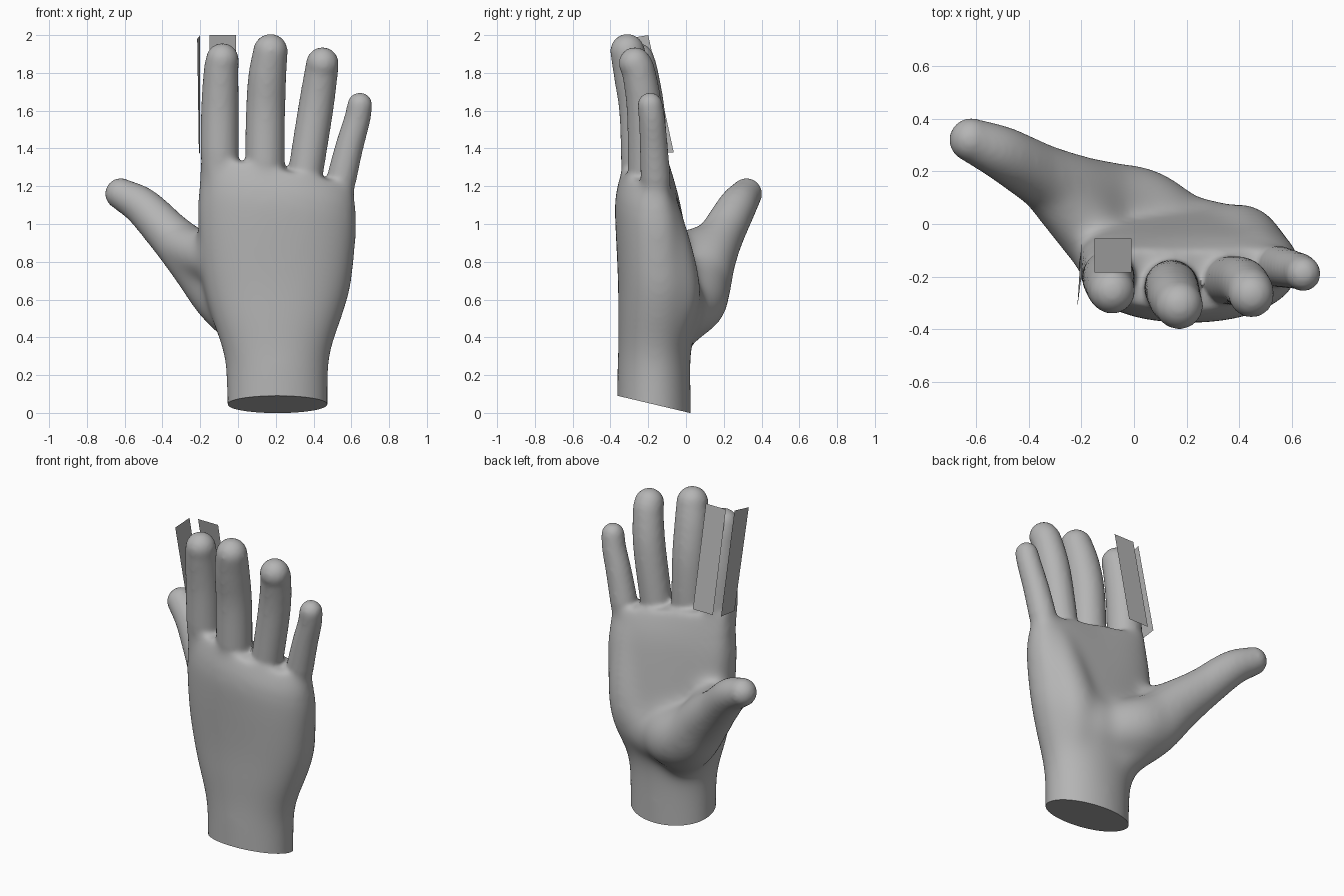
import bpy, bmesh
from math import cos, sin, pi, copysign
from mathutils import Vector

cube = bpy.data.objects.get("Cube")
if cube:
    bpy.data.objects.remove(cube)

grey = bpy.data.materials.new("plain grey")
grey.use_nodes = True
colour = (0.46, 0.46, 0.46, 1)
grey.diffuse_color = colour
grey.node_tree.nodes["Principled BSDF"].inputs["Base Color"].default_value = colour


def add_object(name, bm):
    mesh = bpy.data.meshes.new(name)
    bm.to_mesh(mesh)
    bm.free()
    mesh.materials.append(grey)
    obj = bpy.data.objects.new(name, mesh)
    bpy.context.collection.objects.link(obj)
    return obj


def loft(bm, rings):
    """Skin a list of point rings and cap both ends."""
    loops = [[bm.verts.new(p) for p in ring] for ring in rings]
    n = len(loops[0])
    for low, high in zip(loops, loops[1:]):
        for i in range(n):
            j = (i + 1) % n
            bm.faces.new((low[i], low[j], high[j], high[i]))
    bm.faces.new(loops[0][::-1])
    bm.faces.new(loops[-1])


def spline(rows, steps=6):
    """Smoothly interpolate rows of numbers."""
    pts = [Vector(r) for r in rows]
    pts = [2 * pts[0] - pts[1]] + pts + [2 * pts[-1] - pts[-2]]
    out = []
    for a, b, c, d in zip(pts, pts[1:], pts[2:], pts[3:]):
        for k in range(steps):
            t = k / steps
            out.append(b + (c - a) * (t / 2) + (2 * a - 5 * b + 4 * c - d) * (t * t / 2)
                       + (3 * b - a - 3 * c + d) * (t ** 3 / 2))
    return out + [pts[-2]]


def digit(bm, rows, sides=20):
    """Tapered tube with a round tip; rows are x, y, z, radius."""
    path = spline(rows)
    centres = [p.to_3d() for p in path]
    radii = [p[3] for p in path]
    end = (centres[-1] - centres[-2]).normalized()
    tip, r = centres[-1], radii[-1]
    for k in range(1, 7):
        a = k * pi / 2 / 6.3
        centres.append(tip + end * r * sin(a))
        radii.append(r * cos(a))
    rings = []
    for i, (c, r) in enumerate(zip(centres, radii)):
        d = (centres[min(i + 1, len(centres) - 1)] - centres[max(i - 1, 0)]).normalized()
        u = Vector((0, 1, 0)).cross(d).normalized()
        v = d.cross(u)
        rings.append([c + (u * cos(a) + v * sin(a)) * r
                      for a in (2 * pi * k / sides for k in range(sides))])
    loft(bm, rings)


# Palm and wrist: z, x min, x max, y min, y max, arch, top slope, squareness
SECTIONS = [
    (-0.25, -.06, .48, -.37, .03, 0, 0, 2),
    (.20, -.065, .48, -.365, .025, 0, 0, 2),
    (.35, -.09, .50, -.36, .03, 0, 0, 2.1),
    (.50, -.14, .55, -.36, .06, 0, 0, 2.2),
    (.65, -.18, .595, -.36, .06, .01, 0, 2.3),
    (.80, -.20, .615, -.365, .03, .02, 0, 2.4),
    (1.0, -.215, .63, -.375, -.01, .04, -.05, 2.5),
    (1.15, -.21, .625, -.375, -.045, .05, -.12, 2.5),
    (1.29, -.19, .60, -.335, -.10, .06, -.2, 2.4),
]


def palm_ring(s, sides=48):
    z, x0, x1, y0, y1, arch, slope, power = s
    ring = []
    for k in range(sides):
        a = 2 * pi * k / sides
        cx, cy = (copysign(abs(f) ** (2 / power), f) for f in (cos(a), sin(a)))
        x = (x0 + x1) / 2 + cx * (x1 - x0) / 2
        y = (y0 + y1) / 2 + cy * (y1 - y0) / 2 + arch * cx * cx
        ring.append((x, y, z + slope * (x - .2)))
    return ring


bm = bmesh.new()
loft(bm, [palm_ring(s) for s in spline(SECTIONS, 4)])

# Fingers and thumb, first finger to last
DIGITS = [
    [(-.09, -.19, 1.1, .10), (-.097, -.20, 1.35, .102), (-.096, -.212, 1.6, .10),
     (-.09, -.24, 1.8, .093), (-.083, -.255, 1.87, .088)],
    [(.14, -.24, 1.1, .10), (.142, -.24, 1.35, .105), (.146, -.25, 1.6, .104),
     (.155, -.28, 1.78, .101), (.172, -.31, 1.915, .092)],
    [(.33, -.22, 1.05, .09), (.355, -.215, 1.25, .093), (.41, -.22, 1.6, .094),
     (.44, -.25, 1.8, .089), (.447, -.27, 1.85, .087)],
    [(.505, -.16, 1.0, .08), (.54, -.16, 1.2, .08), (.587, -.17, 1.4, .075),
     (.63, -.18, 1.55, .07), (.645, -.19, 1.63, .067)],
    [(.08, -.08, .42, .13), (-.065, .05, .61, .17), (-.21, .11, .79, .155),
     (-.36, .19, .945, .125), (-.50, .27, 1.09, .106), (-.62, .32, 1.16, .084)],
]
# Muscle pads: thumb web, thumb mound, outer heel and middle heel of the palm
PADS = [
    [(-.08, -.17, .84, .11), (-.16, -.04, .83, .13), (-.29, .12, .88, .125)],
    [(-.16, .08, .74, .15), (-.01, .045, .61, .185), (.10, -.01, .57, .18),
     (.18, -.07, .53, .16)],
    [(.36, -.09, .42, .11), (.40, -.06, .62, .14), (.44, -.085, .82, .135),
     (.47, -.13, 1.05, .11)],
    [(.22, -.07, .44, .13), (.27, -.06, .56, .16), (.30, -.08, .70, .13)],
]
for rows in DIGITS + PADS:
    digit(bm, rows)

# Fuse the parts into one smooth skin
raw = add_object("hand_parts", bm)
fuse = raw.modifiers.new("fuse", 'REMESH')
fuse.mode = 'VOXEL'
fuse.voxel_size = 0.0125
soften = raw.modifiers.new("soften", 'SMOOTH')
soften.factor = 0.5
soften.iterations = 10
bpy.context.view_layer.update()
fused = raw.evaluated_get(bpy.context.evaluated_depsgraph_get())
bm = bmesh.new()
bm.from_mesh(fused.to_mesh())
bpy.data.objects.remove(raw)

# Melt the joins together, fading out toward the fingers and thumb tip
for k in range(60):
    region = [v for v in bm.verts if v.co.x > .005 * k - .6
              and v.co.z + .2 * v.co.x < 1.36 - .003 * k]
    bmesh.ops.smooth_vert(bm, verts=region, factor=0.5,
                          use_axis_x=True, use_axis_y=True, use_axis_z=True)

# Slanted flat cut at the wrist
cut = bmesh.ops.bisect_plane(bm, geom=bm.verts[:] + bm.edges[:] + bm.faces[:],
                             plane_co=(0, .02, 0), plane_no=(0, .09, .38), clear_inner=True)
rim = [e for e in cut["geom_cut"] if isinstance(e, bmesh.types.BMEdge)]
bmesh.ops.contextual_create(bm, geom=rim)
bmesh.ops.recalc_face_normals(bm, faces=bm.faces[:])
hand = add_object("hand", bm)
bpy.context.view_layer.objects.active = hand
hand.select_set(True)
bpy.ops.object.shade_smooth_by_angle(angle=0.7)


# Thin cards beside the first finger
def card(name, corners):
    bm = bmesh.new()
    bm.faces.new([bm.verts.new(c) for c in corners])
    add_object(name, bm)


card("palm_side_card", [(-.15, -.055, 1.38), (-.01, -.055, 1.38),
                        (-.01, -.185, 2), (-.15, -.185, 2)])
card("outer_side_card", [(-.2, -.065, 1.38), (-.207, -.19, 1.37),
                         (-.216, -.32, 1.98), (-.2, -.2, 2)])
